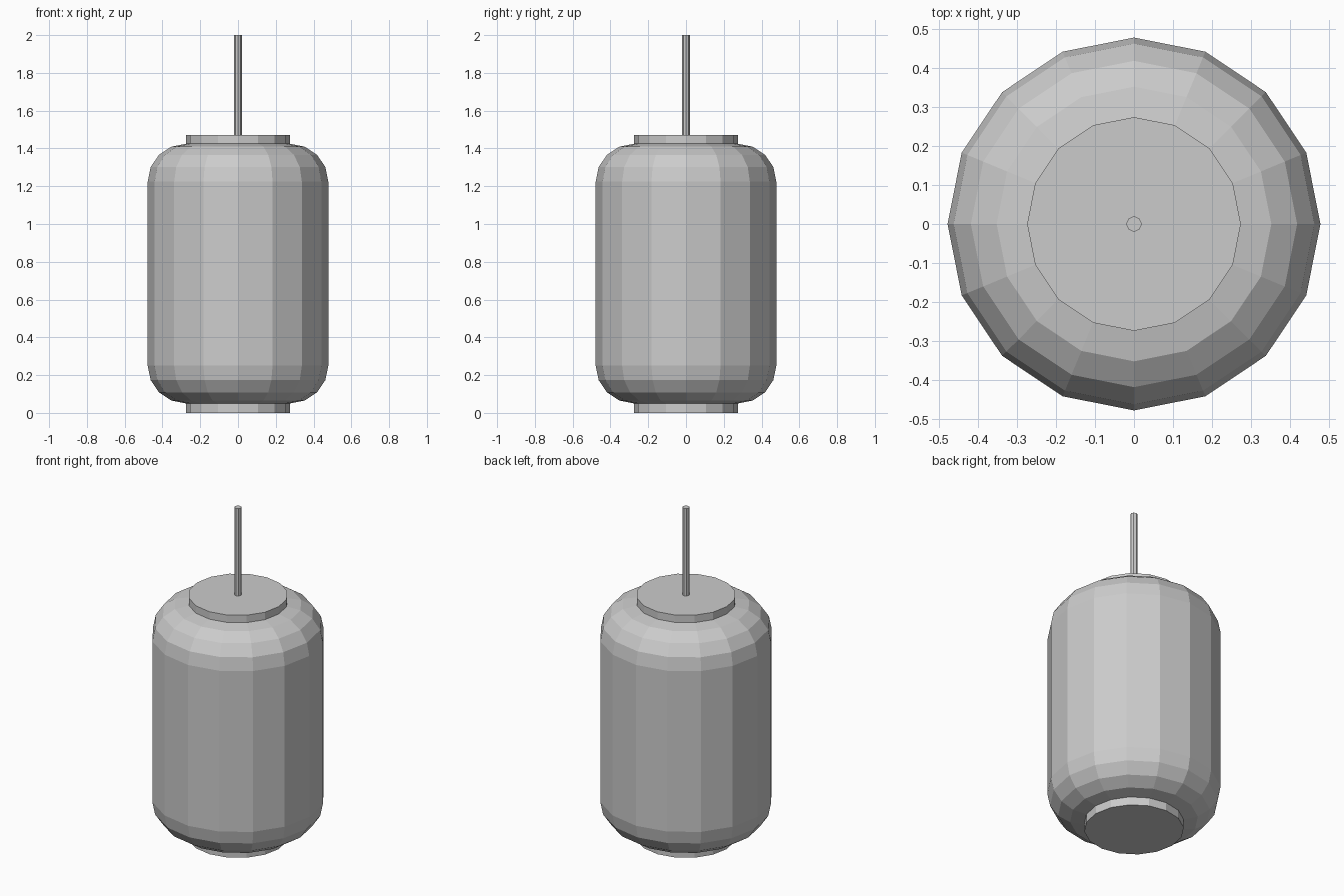
import bpy
import bmesh
import math

cube = bpy.data.objects.get("Cube")
if cube:
    bpy.data.objects.remove(cube, do_unlink=True)

# One plain grey for the whole lamp
GREY = (0.6, 0.6, 0.6, 1)
grey = bpy.data.materials.new("plain grey")
grey.use_nodes = True
grey.diffuse_color = GREY
grey.node_tree.nodes["Principled BSDF"].inputs["Base Color"].default_value = GREY


def cylinder(name, radius, bottom, top, sides=16, bevel=0, segments=4):
    """Flat-faced upright prism with optional rounded rims."""
    bm = bmesh.new()
    bmesh.ops.create_cone(bm, cap_ends=True, segments=sides,
                          radius1=radius, radius2=radius, depth=top - bottom)
    # Put a corner on the x axis
    start = max(bm.verts, key=lambda v: v.co.x).co
    turn = -math.atan2(start.y, start.x)
    for v in bm.verts:
        angle = math.atan2(v.co.y, v.co.x) + turn
        v.co = (radius * math.cos(angle), radius * math.sin(angle),
                v.co.z + (top + bottom) / 2)
    if bevel:
        rims = [e for e in bm.edges
                if abs(e.verts[0].co.z - e.verts[1].co.z) < 1e-4]
        bmesh.ops.bevel(bm, geom=rims, offset=bevel, segments=segments,
                        profile=0.5, affect='EDGES', clamp_overlap=True)
    bmesh.ops.recalc_face_normals(bm, faces=bm.faces[:])
    mesh = bpy.data.meshes.new(name)
    bm.to_mesh(mesh)
    bm.free()
    mesh.materials.append(grey)
    obj = bpy.data.objects.new(name, mesh)
    bpy.context.collection.objects.link(obj)
    return obj


# Rounded shade, end rings and hanging cord
cylinder("lantern_shade", 0.478, 0.05, 1.425, bevel=0.2)
cylinder("bottom_ring", 0.274, 0.0, 0.06)
cylinder("top_ring", 0.274, 1.415, 1.47)
cylinder("hanging_cord", 0.02, 1.46, 2.0, sides=8)
